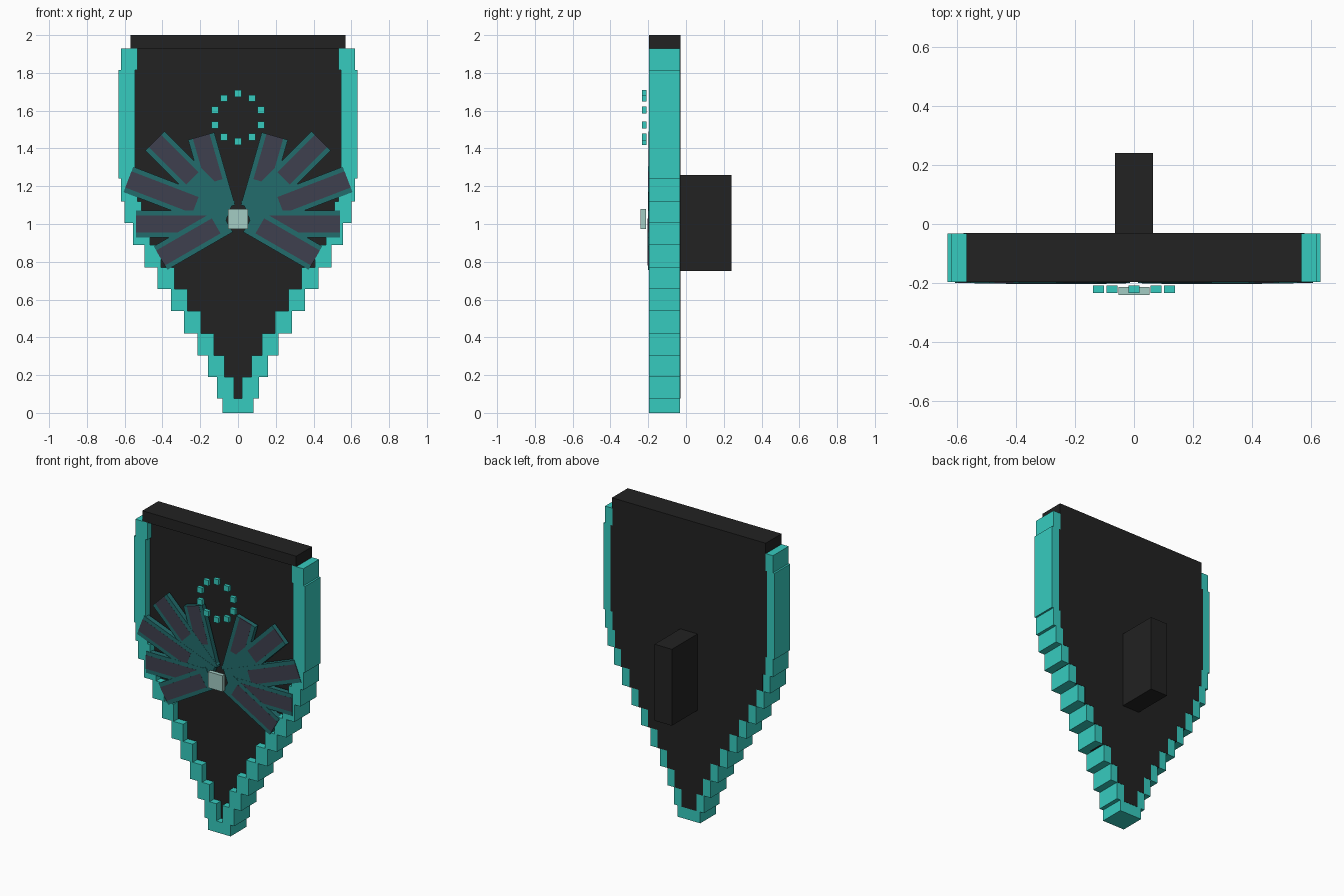
import bpy, bmesh, math
from mathutils import Matrix, Vector

cube = bpy.data.objects.get("Cube")
if cube:
    bpy.data.objects.remove(cube, do_unlink=True)


def material(name, rgb):
    lin = [((c / 255 + 0.055) / 1.055) ** 2.4 for c in rgb] + [1.0]
    m = bpy.data.materials.new(name)
    m.use_nodes = True
    m.diffuse_color = lin
    m.node_tree.nodes["Principled BSDF"].inputs["Base Color"].default_value = lin
    return m


BLACK = material("black", (34, 34, 34))
TEAL = material("bright teal", (54, 203, 191))
DARK_TEAL = material("dark teal", (34, 108, 108))
PURPLE = material("slate purple", (63, 64, 79))
PALE = material("pale teal", (163, 204, 196))


def finish(name, bm, mat):
    bmesh.ops.recalc_face_normals(bm, faces=bm.faces)
    me = bpy.data.meshes.new(name)
    bm.to_mesh(me)
    bm.free()
    me.materials.append(mat)
    ob = bpy.data.objects.new(name, me)
    bpy.context.collection.objects.link(ob)
    return ob


def add_box(bm, x, y, z, matrix=Matrix()):
    """Box between the given (low, high) pairs, then moved by matrix."""
    size = Matrix.Diagonal((x[1] - x[0], y[1] - y[0], z[1] - z[0], 1))
    mid = Matrix.Translation((sum(x) / 2, sum(y) / 2, sum(z) / 2))
    bmesh.ops.create_cube(bm, size=1, matrix=matrix @ mid @ size)


def box(name, mat, x, y, z):
    bm = bmesh.new()
    add_box(bm, x, y, z)
    return finish(name, bm, mat)


def mirror_x(ob):
    ob.modifiers.new("mirror", 'MIRROR').use_axis[0] = True


# Stepped outline: bottom, top and outer half-width of each row
FRONT, BACK, RIM = -0.197, -0.03, 0.088
rows = [(0.075, 0.19, 0.11), (0.19, 0.305, 0.16), (0.305, 0.42, 0.215),
        (0.42, 0.54, 0.285), (0.54, 0.655, 0.355), (0.655, 0.77, 0.425),
        (0.77, 0.89, 0.495), (0.89, 1.005, 0.555), (1.005, 1.12, 0.60),
        (1.12, 1.24, 0.62), (1.24, 1.815, 0.632), (1.815, 1.93, 0.62)]

# Recessed shield panel as one stepped profile
side = []
for z0, z1, w in rows:
    side += [(w - 0.055, z0), (w - 0.055, z1)]
bm = bmesh.new()
loop = side + [(-x, z) for x, z in reversed(side)]
face = bm.faces.new([bm.verts.new((x, BACK, z)) for x, z in loop])
ext = bmesh.ops.extrude_face_region(bm, geom=[face])
bmesh.ops.translate(bm, vec=(0, -0.12, 0),
                    verts=[v for v in ext["geom"] if isinstance(v, bmesh.types.BMVert)])
finish("shield_panel", bm, BLACK)

# Rim blocks, mirrored, and the bottom tip
bm = bmesh.new()
for z0, z1, w in rows:
    add_box(bm, (w - RIM, w), (FRONT, BACK - 0.0015), (z0, z1))
mirror_x(finish("rim_blocks", bm, TEAL))
box("rim_tip", TEAL, (-0.083, 0.083), (FRONT, BACK - 0.0015), (0, 0.075))

# Top bar and rear grip
box("top_bar", BLACK, (-0.568, 0.568), (FRONT, BACK), (1.93, 2.0))
box("rear_grip", BLACK, (-0.064, 0.064), (BACK - 0.01, 0.24), (0.75, 1.26))

# Fan of feathers: tip x, tip z, angle, length, inlay length
feathers = [(0.195, 1.465, 74, 0.40, 0.25), (0.44, 1.44, 45, 0.53, 0.28),
            (0.58, 1.236, 21, 0.56, 0.38), (0.54, 1.00, 0, 0.46, 0.40),
            (0.41, 0.82, -30, 0.40, 0.34)]
plates, inlays = bmesh.new(), bmesh.new()
for i, (x, z, angle, length, inlay) in enumerate(feathers):
    m = Matrix.Translation((x, 0, z)) @ Matrix.Rotation(-math.radians(angle), 4, 'Y')
    y = FRONT - 0.001 * (i + 1)
    add_box(plates, (-length, 0), (y, -0.165), (-0.072, 0.072), m)
    add_box(inlays, (-inlay, 0.0005), (y - 0.0005, y + 0.006), (-0.046, 0.046), m)
mirror_x(finish("feather_plates", plates, DARK_TEAL))
mirror_x(finish("feather_inlays", inlays, PURPLE))

# Centre gem
box("centre_gem", PALE, (-0.053, 0.053), (-0.24, -0.213), (0.973, 1.08))

# Ring of ten studs
bm = bmesh.new()
for i in range(10):
    a = math.radians(90 + 36 * i)
    m = Matrix.Translation((0.127 * math.cos(a), -0.221, 1.563 + 0.127 * math.sin(a)))
    h = 0.0185
    add_box(bm, (-h, h), (-0.012, 0.012), (-h, h), m)
finish("ring_studs", bm, TEAL)
